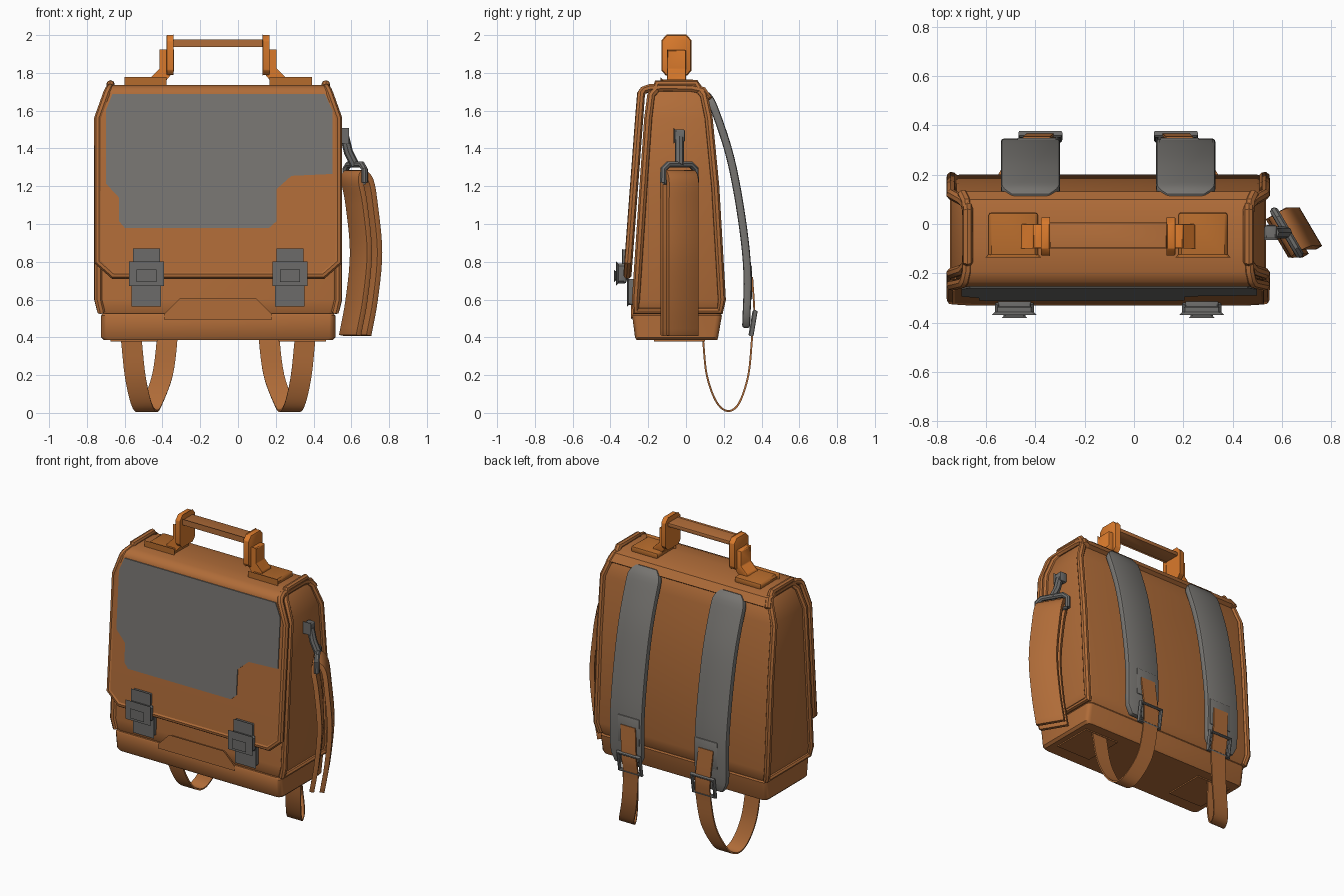
import bpy, bmesh, math
from mathutils import Vector

CX = -0.105          # middle of the bag itself
parts = []

old = bpy.data.objects.get("Cube")
if old:
    bpy.data.objects.remove(old, do_unlink=True)


def material(name, rgb):
    m = bpy.data.materials.new(name)
    m.diffuse_color = (*rgb, 1)
    m.use_nodes = True
    m.node_tree.nodes["Principled BSDF"].inputs["Base Color"].default_value = (*rgb, 1)
    return m


LEATHER = material("brown leather", (0.434, 0.150, 0.040))
PAD = material("tan leather", (0.46, 0.145, 0.025))
ORANGE = material("orange handle", (0.70, 0.195, 0.025))
GREY = material("grey fabric", (0.185, 0.178, 0.166))
METAL = material("grey metal", (0.15, 0.148, 0.143))


def add(name, data, mat):
    ob = bpy.data.objects.new(name, data)
    bpy.context.collection.objects.link(ob)
    data.materials.append(mat)
    parts.append(ob)
    return ob


def mesh(name, verts, faces, mat, bevel=0):
    me = bpy.data.meshes.new(name)
    me.from_pydata([tuple(v) for v in verts], [], faces)
    ob = add(name, me, mat)
    if bevel:
        b = ob.modifiers.new("bevel", 'BEVEL')
        b.width, b.segments = bevel, 2
    return ob


def loft(name, rings, mat):
    n = len(rings[0])
    faces = [(r * n + i, r * n + (i + 1) % n, (r + 1) * n + (i + 1) % n, (r + 1) * n + i)
             for r in range(len(rings) - 1) for i in range(n)]
    faces += [tuple(range(n)), tuple(range((len(rings) - 1) * n, len(rings) * n))]
    return mesh(name, [v for r in rings for v in r], faces, mat)


def prism(name, outline, depth, mat, bevel=0):
    ob = loft(name, [outline, [Vector(p) + Vector(depth) for p in outline]], mat)
    if bevel:
        b = ob.modifiers.new("bevel", 'BEVEL')
        b.width, b.segments = bevel, 2
    return ob


def box(name, x, y, z, mat, bevel=0.005):
    outline = [(x[0], y[0], z[0]), (x[1], y[0], z[0]), (x[1], y[0], z[1]), (x[0], y[0], z[1])]
    return prism(name, outline, (0, y[1] - y[0], 0), mat, bevel)


def ribbon(name, pts, halves, across, thick, mat, bevel=0):
    side = Vector(across).normalized()
    verts = []
    for p, h in zip(pts, halves):
        verts += [Vector(p) - side * h, Vector(p) + side * h]
    faces = [(2 * i, 2 * i + 1, 2 * i + 3, 2 * i + 2) for i in range(len(pts) - 1)]
    ob = mesh(name, verts, faces, mat)
    s = ob.modifiers.new("thickness", 'SOLIDIFY')
    s.thickness, s.offset = thick, 0
    if bevel:
        b = ob.modifiers.new("bevel", 'BEVEL')
        b.width, b.segments, b.limit_method = bevel, 2, 'ANGLE'
        b.angle_limit = math.radians(40)
    return ob


def tube(name, pts, radius, mat, cyclic=False):
    cu = bpy.data.curves.new(name, 'CURVE')
    cu.dimensions = '3D'
    cu.bevel_depth, cu.bevel_resolution, cu.use_fill_caps = radius, 2, True
    sp = cu.splines.new('POLY')
    sp.points.add(len(pts) - 1)
    for q, p in zip(sp.points, pts):
        q.co = (*p, 1)
    sp.use_cyclic_u = cyclic
    return add(name, cu, mat)


def smooth(pts, steps=5):
    """Catmull-Rom curve through the points."""
    v = [Vector(p) for p in pts]
    v = [2 * v[0] - v[1]] + v + [2 * v[-1] - v[-2]]
    out = []
    for a, b, c, d in zip(v, v[1:], v[2:], v[3:]):
        for k in range(steps):
            t = k / steps
            out.append(0.5 * (2 * b + (c - a) * t + (2 * a - 5 * b + 4 * c - d) * t * t
                              + (3 * b - a - 3 * c + d) * t ** 3))
    return out + [v[-2]]


def ring(z, front, back, half, r=0.03):
    pts = []
    for k, (sx, y, sy) in enumerate([(1, back, 1), (-1, back, 1), (-1, front, -1), (1, front, -1)]):
        for a in (0, 30, 60, 90):
            t = math.radians(a + 90 * k)
            pts.append((CX + sx * (half - r) + r * math.cos(t), y - sy * r + r * math.sin(t), z))
    return pts


# Main compartment: height, front, back, half width
levels = [(0.50, -0.255, 0.17, 0.60), (0.54, -0.275, 0.19, 0.62), (0.60, -0.275, 0.20, 0.635),
          (1.2, -0.235, 0.165, 0.635), (1.56, -0.21, 0.13, 0.635), (1.68, -0.195, 0.105, 0.59),
          (1.71, -0.17, 0.08, 0.57)]
loft("main_body", [ring(*l) for l in levels], LEATHER)

# Bottom tray with its raised front panel and feet plates
loft("base", [ring(*l) for l in [(0.385, -0.262, 0.165, 0.605), (0.40, -0.27, 0.17, 0.62),
                                 (0.515, -0.285, 0.19, 0.62), (0.525, -0.28, 0.185, 0.612)]], LEATHER)
prism("base_front_panel", [(CX + x, -0.292, z) for x, z in
      [(-0.28, 0.5), (0.28, 0.5), (0.28, 0.52), (0.2, 0.6), (-0.2, 0.6), (-0.28, 0.52)]],
      (0, 0.04, 0), LEATHER, 0.006)

# Flap: depth, height, half width, from its back edge over the top to the front hem
flap = [(0.12, 1.66, 0.59), (0.09, 1.705, 0.575), (0.03, 1.72, 0.57), (-0.1, 1.722, 0.57),
        (-0.19, 1.72, 0.572), (-0.225, 1.708, 0.58), (-0.238, 1.69, 0.588), (-0.248, 1.56, 0.635),
        (-0.305, 0.80, 0.635), (-0.31, 0.73, 0.555)]
ribbon("flap", [(CX, y, z) for y, z, h in flap], [h for y, z, h in flap], (1, 0, 0), 0.03, LEATHER)
hem = [(CX - h, y, z) for y, z, h in flap] + [(CX + h, y, z) for y, z, h in reversed(flap)]
tube("flap_piping", hem, 0.022, LEATHER)

# Grey front panel on the flap
panel = [(-0.56, 1.688), (0.565, 1.688), (0.605, 1.6), (0.605, 1.265), (0.388, 1.255), (0.309, 1.185),
         (0.309, 1.015), (0.27, 0.98), (-0.495, 0.98), (-0.525, 1.015), (-0.525, 1.14),
         (-0.595, 1.215), (-0.595, 1.6)]
prism("front_panel", [(CX + x, -0.331 + 0.075 * (z - 0.73), z) for x, z in panel],
      (0, 0.009, 0), GREY)

for s in (-1, 1):
    side = "left" if s > 0 else "right"

    def span(a, b):
        return sorted((CX + s * a, CX + s * b))

    # Piping round each side panel
    edge = [(CX + s * h, f + 0.01, z) for z, f, b, h in levels[1:]]
    edge += [(CX + s * 0.57, y, 1.742) for y in (-0.15, 0.05)]
    edge += [(CX + s * h, b - 0.01, z) for z, f, b, h in reversed(levels[1:])]
    tube(side + "_side_piping", edge, 0.022, LEATHER, True)

    # Foot plate
    box(side + "_foot_plate", span(0.32, 0.57), (-0.17, 0.1), (0.377, 0.386), LEATHER, 0)

    # Front latch
    x = CX + s * 0.38
    box(side + "_latch_plate", (x - 0.067, x + 0.067), (-0.34, -0.31), (0.70, 0.865), METAL)
    box(side + "_latch_clasp", (x - 0.08, x + 0.08), (-0.37, -0.315), (0.685, 0.79), METAL, 0.012)
    box(side + "_latch_lever", (x - 0.045, x + 0.045), (-0.382, -0.35), (0.70, 0.75), METAL, 0.008)
    box(side + "_latch_tongue", (x - 0.07, x + 0.07), (-0.312, -0.27), (0.57, 0.71), METAL, 0.008)

    # Padded shoulder strap
    x = CX + s * 0.315
    spine = smooth([(x, 0.105, 1.69), (x, 0.15, 1.61), (x, 0.235, 1.35), (x, 0.295, 1.03),
                    (x, 0.325, 0.74), (x, 0.318, 0.45)])
    halves = [0.12] * len(spine)
    halves[:5] = [0.075, 0.088, 0.10, 0.11, 0.118]
    halves[-2:] = [0.115, 0.085]
    ribbon(side + "_shoulder_strap", spine, halves, (1, 0, 0), 0.042, GREY, 0.012)

    # Webbing loop from the base to the strap, with plate and buckle
    loop = [(0.46, 0.09, 0.39), (0.44, 0.11, 0.2), (0.41, 0.16, 0.06), (0.38, 0.22, 0.01),
            (0.35, 0.28, 0.05), (0.295, 0.33, 0.2), (0.27, 0.35, 0.4), (0.275, 0.362, 0.52),
            (0.29, 0.35, 0.72)]
    path = smooth([(CX + s * a, y, z) for a, y, z in loop])
    ribbon(side + "_webbing", path, [0.055] * len(path), (1, 0, 0), 0.01, LEATHER)
    box(side + "_strap_plate", span(0.21, 0.37), (0.325, 0.35), (0.60, 0.78), GREY)
    x = CX + s * 0.275
    tube(side + "_strap_buckle", [(x - 0.08, 0.365, 0.535), (x + 0.08, 0.365, 0.535),
                                  (x + 0.08, 0.345, 0.415), (x - 0.08, 0.345, 0.415)], 0.014, METAL, True)

    # Handle mount: pad, bent bracket and upright
    box(side + "_handle_pad", span(0.285, 0.485), (-0.135, 0.047), (1.72, 1.765), PAD, 0.012)
    bracket = [(0.24, 1.92), (0.24, 1.81), (0.29, 1.75), (0.355, 1.75), (0.35, 1.775),
               (0.305, 1.82), (0.305, 1.92)]
    prism(side + "_handle_bracket", [(CX + s * a, -0.1, z) for a, z in bracket],
          (0, 0.1, 0), ORANGE, 0.005)
    upright = [(-0.105, 1.79), (0.005, 1.79), (0.026, 1.815), (0.026, 1.97), (0, 2.0),
               (-0.1, 2.0), (-0.127, 1.97), (-0.127, 1.815)]
    prism(side + "_handle_upright", [(CX + s * 0.236, y, z) for y, z in upright],
          (s * 0.037, 0, 0), ORANGE, 0.004)

box("handle_bar", (CX - 0.24, CX + 0.24), (-0.102, 0.006), (1.943, 1.97), LEATHER, 0.006)

# Folded carry strap hanging from a hook on the left side
across, out = Vector((0.5, -0.85, 0)), Vector((0.85, 0.5, 0))
bow = [(0.62, 0.41), (0.655, 0.6), (0.678, 0.85), (0.655, 1.1), (0.632, 1.23)]
inner = [Vector((x, -0.035, z)) - out * 0.032 for x, z in bow]
outer = [Vector((x, -0.035, z)) + out * 0.032 for x, z in reversed(bow)]
fold = smooth(inner + [Vector((0.62, -0.035, 1.27))] + outer)
ribbon("hanging_strap", fold, [0.09] * len(fold), across, 0.03, LEATHER, 0.006)

mid = Vector((0.62, -0.035, 0))
fork = [mid + across * a + Vector((0, 0, z)) for a, z in
        [(-0.1, 1.22), (-0.1, 1.29), (-0.07, 1.315), (0.07, 1.315), (0.1, 1.29), (0.1, 1.22)]]
tube("hook_fork", fork, 0.018, METAL)
tube("hook_pin", [fork[0], fork[-1]], 0.012, METAL)
tube("hook_stem", [(0.565, -0.035, 1.46), (0.585, -0.035, 1.38), (0.62, -0.035, 1.31)], 0.024, METAL)
box("hook_anchor", (0.53, 0.58), (-0.065, -0.005), (1.435, 1.5), METAL, 0.008)

# Turn everything into clean meshes with smooth shading and sharp edges
bpy.ops.object.select_all(action='DESELECT')
for ob in parts:
    ob.select_set(True)
bpy.context.view_layer.objects.active = parts[0]
bpy.ops.object.convert(target='MESH')
for ob in parts:
    bm = bmesh.new()
    bm.from_mesh(ob.data)
    bmesh.ops.recalc_face_normals(bm, faces=bm.faces)
    bm.to_mesh(ob.data)
    bm.free()
bpy.ops.object.shade_smooth_by_angle(angle=math.radians(35))
